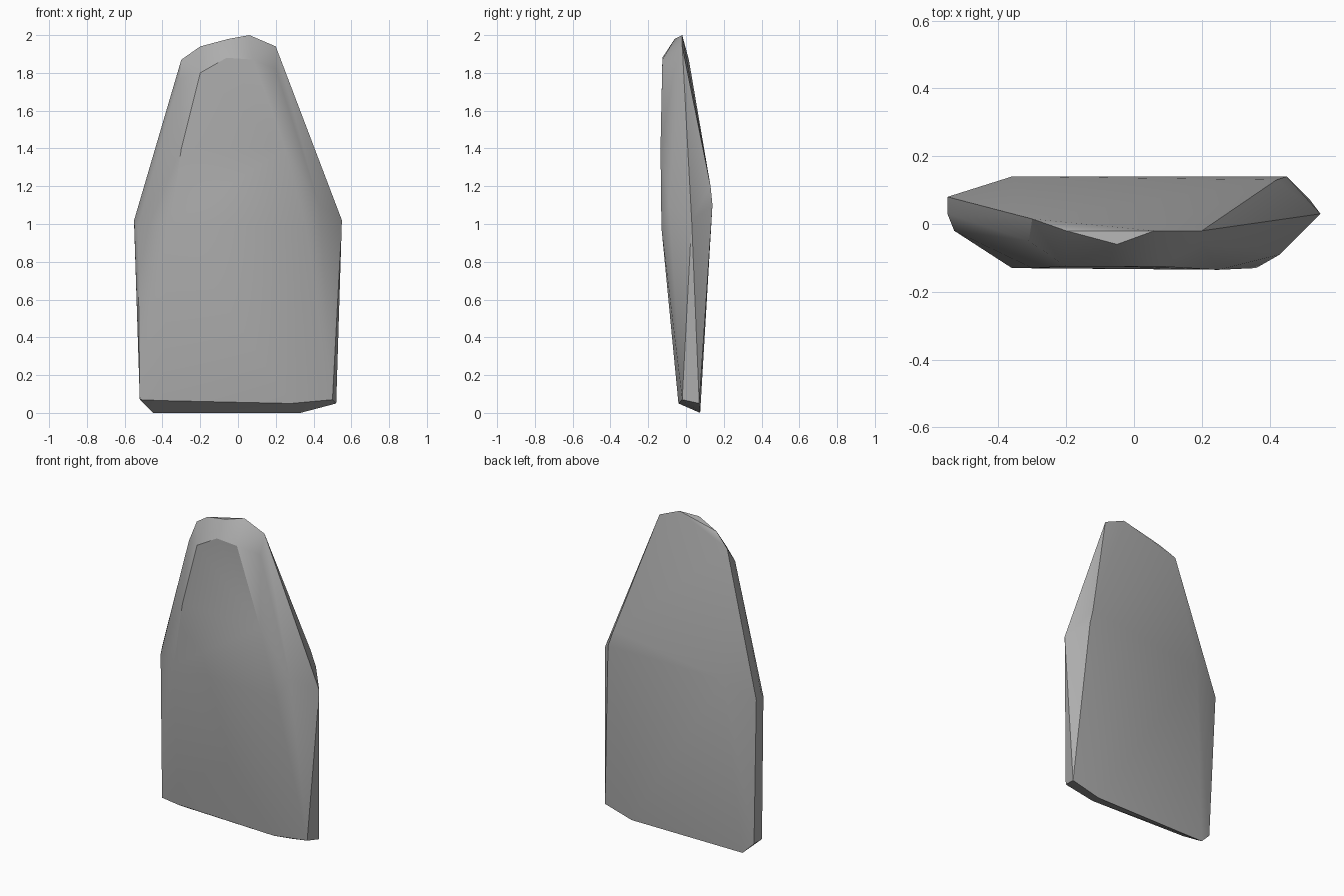
import bpy, bmesh
from math import radians

cube = bpy.data.objects.get("Cube")
if cube:
    bpy.data.objects.remove(cube, do_unlink=True)

# Stone colour
stone = bpy.data.materials.new("grey stone")
stone.use_nodes = True
grey = (0.42, 0.42, 0.42, 1)
stone.diffuse_color = grey
stone.node_tree.nodes["Principled BSDF"].inputs["Base Color"].default_value = grey

# Corners of the chipped slab, grouped from the ground up
base = [(-.45, .075, 0), (.33, .075, 0), (.52, .07, .05), (-.52, .06, .07),
        (-.52, -.02, .07), (-.40, -.035, .065), (.28, -.04, .05), (.50, -.02, .07)]
waist = [(.55, .03, 1.02), (-.55, .03, 1.02), (-.55, .08, 1.0), (-.53, -.02, .98)]
front_ridge = [(-.36, -.13, 1.0), (.36, -.13, .98), (.43, -.09, 1.1),
               (-.30, -.13, 1.4), (.25, -.135, 1.4)]
back_ridge = [(-.36, .14, 1.1), (.45, .14, 1.1), (.42, .13, 1.2)]
shoulder = [(-.31, -.05, 1.77), (-.20, -.125, 1.8), (-.06, -.125, 1.88),
            (.08, -.125, 1.87), (.20, -.06, 1.82)]
crown = [(-.30, .015, 1.87), (-.20, -.02, 1.94), (-.05, -.06, 1.98),
         (.06, -.02, 2.0), (.20, -.02, 1.94)]

# Wrap the corners in one faceted skin
bm = bmesh.new()
for point in base + waist + front_ridge + back_ridge + shoulder + crown:
    bm.verts.new(point)
hull = bmesh.ops.convex_hull(bm, input=bm.verts)
loose = {g for g in hull["geom_interior"] + hull["geom_unused"]
         if isinstance(g, bmesh.types.BMVert)}
bmesh.ops.delete(bm, geom=list(loose), context="VERTS")
bmesh.ops.recalc_face_normals(bm, faces=bm.faces)

mesh = bpy.data.meshes.new("stone_slab")
bm.to_mesh(mesh)
bm.free()
mesh.materials.append(stone)
slab = bpy.data.objects.new("stone_slab", mesh)
bpy.context.collection.objects.link(slab)

# Soft faces with crisp chipped edges
bpy.ops.object.select_all(action="DESELECT")
slab.select_set(True)
bpy.context.view_layer.objects.active = slab
bpy.ops.object.shade_smooth_by_angle(angle=radians(30))
